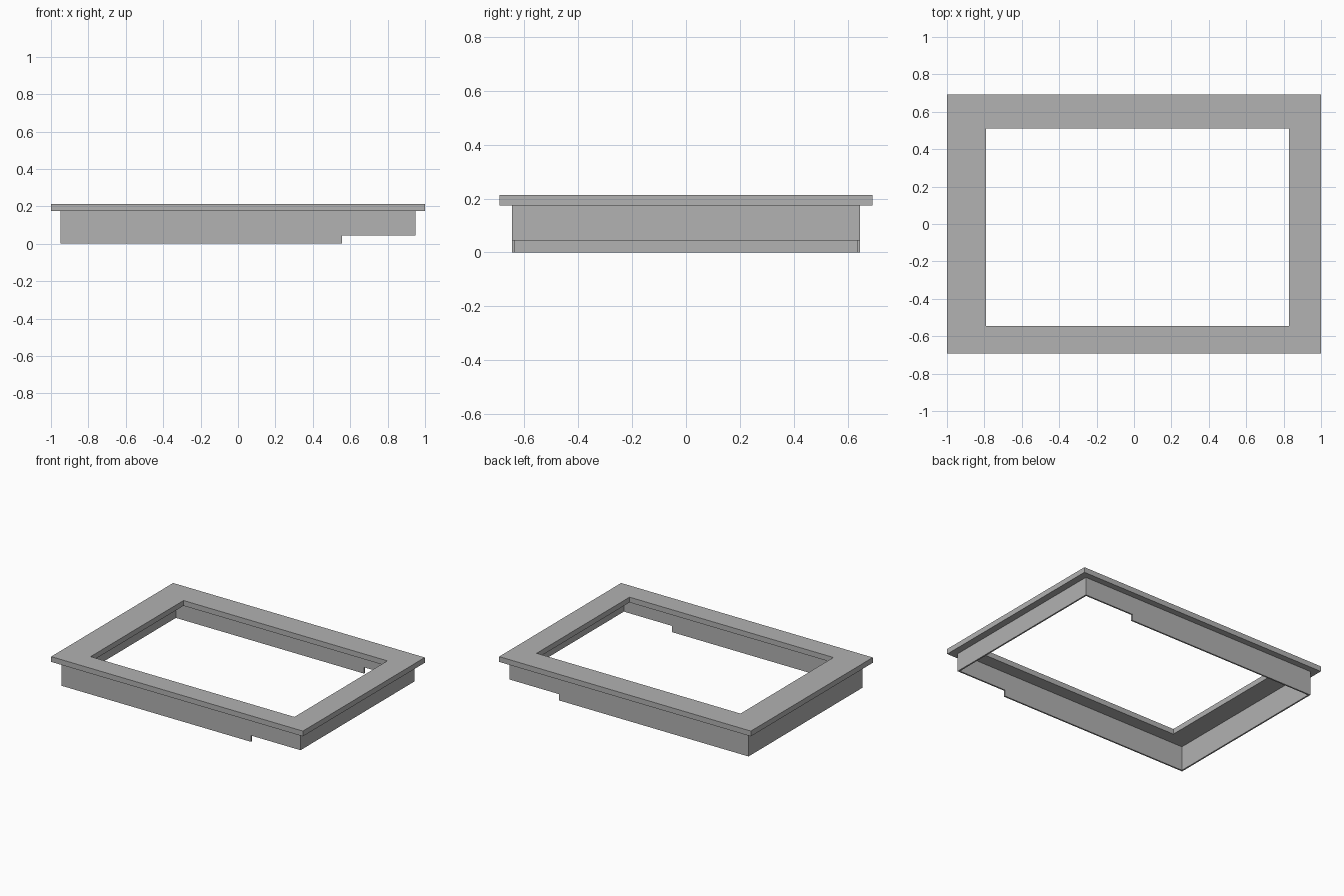
import bpy
import bmesh

default_cube = bpy.data.objects.get("Cube")
if default_cube:
    bpy.data.objects.remove(default_cube, do_unlink=True)

grey = bpy.data.materials.new("plain grey")
grey.use_nodes = True
colour = (0.445, 0.445, 0.445, 1)
grey.diffuse_color = colour
grey.node_tree.nodes["Principled BSDF"].inputs["Base Color"].default_value = colour


def add_object(name, bm):
    bmesh.ops.recalc_face_normals(bm, faces=bm.faces)
    mesh = bpy.data.meshes.new(name)
    bm.to_mesh(mesh)
    bm.free()
    mesh.materials.append(grey)
    obj = bpy.data.objects.new(name, mesh)
    bpy.context.collection.objects.link(obj)
    return obj


def rectangle(bm, x0, x1, y0, y1, z):
    return [bm.verts.new((x, y, z)) for x, y in ((x0, y0), (x1, y0), (x1, y1), (x0, y1))]


def frame(name, outer, inner, z0, z1):
    """Rectangular ring with square sides."""
    bm = bmesh.new()
    loops = [rectangle(bm, *size, z) for size, z in
             ((outer, z0), (outer, z1), (inner, z1), (inner, z0))]
    for a, b in zip(loops, loops[1:] + loops[:1]):
        for i in range(4):
            j = (i + 1) % 4
            bm.faces.new((a[i], a[j], b[j], b[i]))
    return add_object(name, bm)


def box(name, x0, x1, y0, y1, z0, z1):
    bm = bmesh.new()
    rectangle(bm, x0, x1, y0, y1, z0)
    rectangle(bm, x0, x1, y0, y1, z1)
    bmesh.ops.convex_hull(bm, input=bm.verts[:])
    return add_object(name, bm)


# Flat top flange with its slightly off-centre opening
FLANGE_BOTTOM, TOP = 0.175, 0.213
frame("top_flange", (-1, 1, -0.692, 0.692), (-0.79, 0.83, -0.545, 0.51),
      FLANGE_BOTTOM, TOP)

# Thin wall hanging below the flange
X, Y, WALL = 0.95, 0.647, 0.011
skirt = frame("skirt_wall", (-X, X, -Y, Y),
              (WALL - X, X - WALL, WALL - Y, Y - WALL), 0, FLANGE_BOTTOM)

# Step along the lower edge at the left end
cutter = box("step_cutter", 0.557, 1.2, -1, 1, -0.2, 0.045)
cutter.hide_render = True
cut = skirt.modifiers.new("lower step", "BOOLEAN")
cut.operation = "DIFFERENCE"
cut.solver = "EXACT"
cut.object = cutter
bpy.context.view_layer.objects.active = skirt
skirt.select_set(True)
bpy.ops.object.modifier_apply(modifier=cut.name)
bpy.data.objects.remove(cutter, do_unlink=True)
